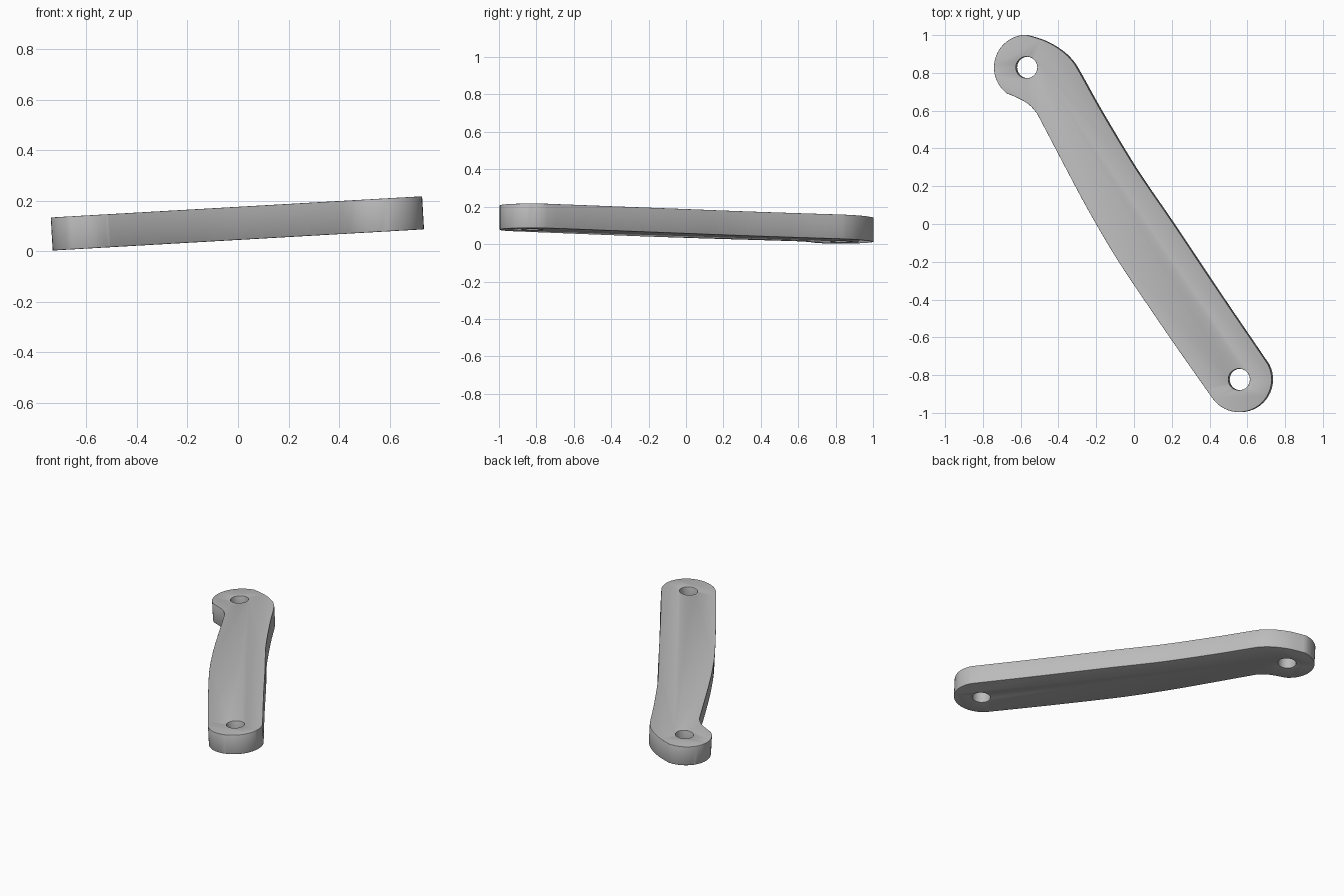
import bpy, bmesh, math
from mathutils import Vector

cube = bpy.data.objects.get("Cube")
if cube:
    bpy.data.objects.remove(cube, do_unlink=True)

THICKNESS, TILT, HEIGHT = 0.131, 0.057, 0.11
REAR, FRONT = Vector((-0.566, 0.829)), Vector((0.561, -0.823))
END_RADIUS, HOLE_RADIUS = 0.173, 0.057


def arc(centre, start, end, steps):
    """Points on an end boss, angles in degrees."""
    angles = [math.radians(start + (end - start) * i / steps) for i in range(steps + 1)]
    return [centre + END_RADIUS * Vector((math.cos(a), math.sin(a))) for a in angles]


def smooth_path(points, steps=5):
    """Interior points of a Catmull-Rom curve between the first and last span."""
    path = []
    for a, b, c, d in zip(points, points[1:], points[2:], points[3:]):
        for i in range(steps):
            t = i / steps
            path.append(0.5 * (2 * b + (c - a) * t + (2 * a - 5 * b + 4 * c - d) * t * t
                               + (3 * b - a - 3 * c + d) * t ** 3))
    return path


# Outline, counter-clockwise: front end, right edge, rear end, left edge
front_arc = arc(FRONT, -146, 27, 24)
rear_arc = arc(REAR, 92, 232, 20)
right_edge = [(0.46, -0.37), (0.206, 0.01), (0.09, 0.178), (-0.016, 0.339), (-0.18, 0.614),
              (-0.286, 0.804), (-0.328, 0.868), (-0.385, 0.921), (-0.468, 0.969)]
left_edge = [(-0.622, 0.671), (-0.561, 0.638), (-0.519, 0.595), (-0.487, 0.54), (-0.286, 0.159),
             (-0.18, -0.03), (-0.095, -0.172), (0.0, -0.317), (0.2, -0.61)]
right_path = smooth_path(front_arc[-2:] + [Vector(p) for p in right_edge] + rear_arc[:2])
left_path = smooth_path(rear_arc[-2:] + [Vector(p) for p in left_edge] + front_arc[:2])
outline = front_arc + right_path[1:] + rear_arc + left_path[1:]

# Metal
metal = bpy.data.materials.new("grey_metal")
metal.use_nodes = True
grey = (0.5, 0.5, 0.5, 1)
metal.diffuse_color = grey
metal.node_tree.nodes["Principled BSDF"].inputs["Base Color"].default_value = grey

# Link arm plate
bm = bmesh.new()
face = bm.faces.new([bm.verts.new((p.x, p.y, -THICKNESS / 2)) for p in outline])
top = bmesh.ops.extrude_face_region(bm, geom=[face])
bmesh.ops.translate(bm, vec=(0, 0, THICKNESS),
                    verts=[v for v in top["geom"] if isinstance(v, bmesh.types.BMVert)])
bmesh.ops.recalc_face_normals(bm, faces=bm.faces)
mesh = bpy.data.meshes.new("link_arm")
bm.to_mesh(mesh)
bm.free()
mesh.materials.append(metal)
arm = bpy.data.objects.new("link_arm", mesh)
bpy.context.collection.objects.link(arm)
arm.location.z = HEIGHT
arm.rotation_euler.y = -TILT
bpy.context.view_layer.update()

# Pin holes through both ends
for name, centre in (("rear_hole_cutter", REAR), ("front_hole_cutter", FRONT)):
    bpy.ops.mesh.primitive_cylinder_add(vertices=32, radius=HOLE_RADIUS, depth=1)
    cutter = bpy.context.object
    cutter.name = name
    cutter.matrix_world = arm.matrix_world @ cutter.matrix_world.Translation(centre.to_3d())
    cutter.data.materials.append(metal)
    cutter.hide_render = True
    cutter.hide_set(True)
    cut = arm.modifiers.new(name, "BOOLEAN")
    cut.operation, cut.solver, cut.object = "DIFFERENCE", "EXACT", cutter

# Rounded rims
rim = arm.modifiers.new("rounded_rims", "BEVEL")
rim.width, rim.segments = 0.02, 4
rim.limit_method, rim.angle_limit = "ANGLE", math.radians(50)
rim.harden_normals = True

bpy.ops.object.select_all(action="DESELECT")
arm.select_set(True)
bpy.context.view_layer.objects.active = arm
for modifier in [m.name for m in arm.modifiers]:
    bpy.ops.object.modifier_apply(modifier=modifier)
bpy.ops.object.shade_smooth_by_angle(angle=math.radians(35))
